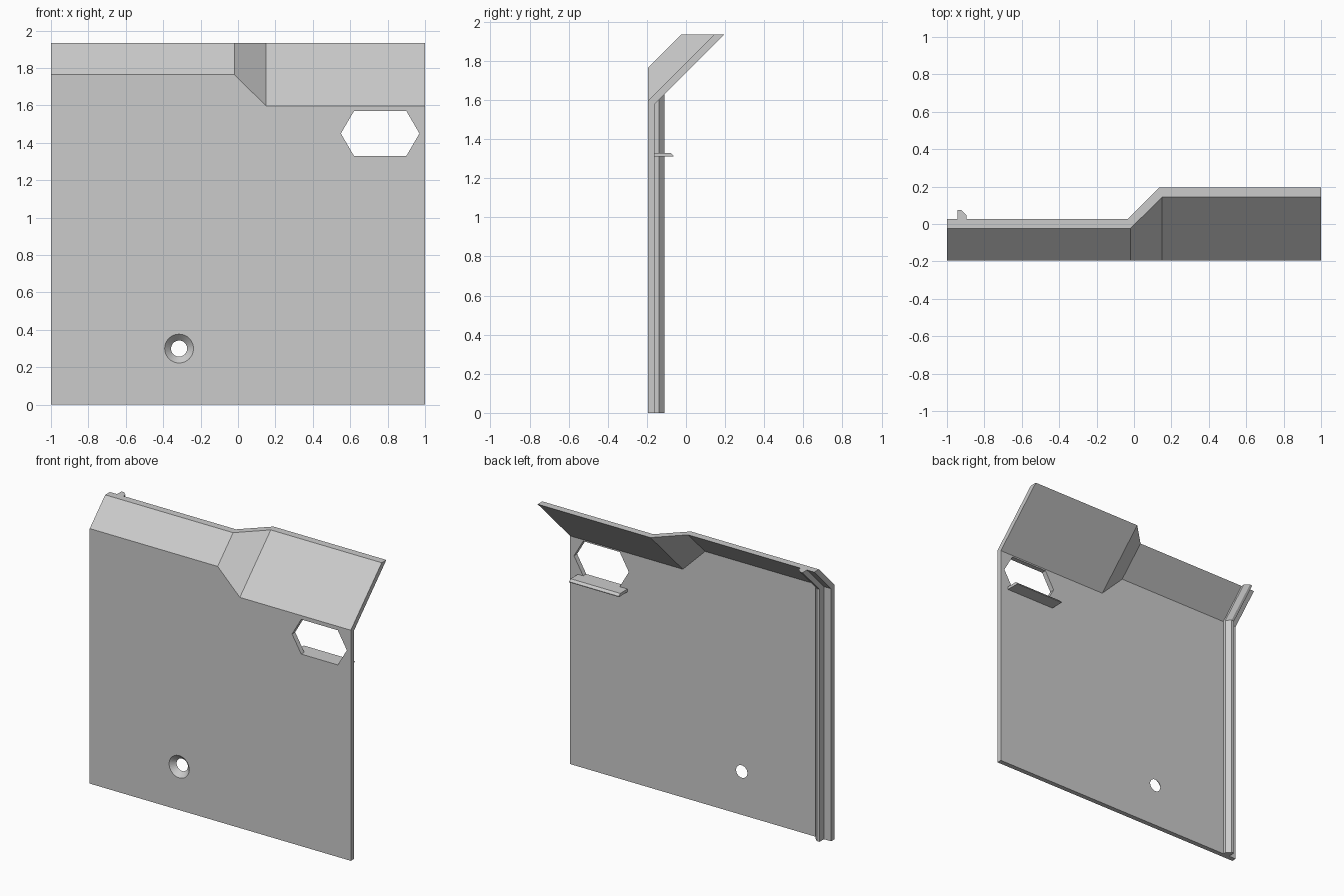
import bpy, bmesh, math
from mathutils import Matrix

if "Cube" in bpy.data.objects:
    bpy.data.objects.remove(bpy.data.objects["Cube"], do_unlink=True)

grey = bpy.data.materials.new("light grey")
grey.use_nodes = True
grey.diffuse_color = (0.6, 0.6, 0.6, 1)
grey.node_tree.nodes["Principled BSDF"].inputs["Base Color"].default_value = (0.6, 0.6, 0.6, 1)

FRONT, BACK = -0.194, -0.16      # faces of the upright sheet
TOP = 1.935                      # top of the flared lip
LOW, HIGH = 1.597, 1.766         # fold heights on the two halves
LIP = 0.051                      # horizontal lip thickness


def finish(bm, name):
    bmesh.ops.recalc_face_normals(bm, faces=bm.faces)
    mesh = bpy.data.meshes.new(name)
    bm.to_mesh(mesh)
    bm.free()
    obj = bpy.data.objects.new(name, mesh)
    bpy.context.collection.objects.link(obj)
    mesh.materials.append(grey)
    return obj


def loft(name, rings):
    """Skin a row of matching closed cross-sections and cap both ends."""
    bm = bmesh.new()
    rows = [[bm.verts.new(p) for p in ring] for ring in rings]
    n = len(rows[0])
    for a, b in zip(rows, rows[1:]):
        for i in range(n):
            j = (i + 1) % n
            bm.faces.new((a[i], a[j], b[j], b[i]))
    bm.faces.new(rows[0])
    bm.faces.new(rows[-1])
    return finish(bm, name)


# Folded sheet: one cross-section at each change of the lip
def section(x, fold, back_shift=0):
    rise = TOP - fold
    drop = BACK - FRONT - LIP
    xb = x + back_shift
    return [(x, FRONT, 0), (x, FRONT, fold), (x, FRONT + rise, TOP),
            (xb, FRONT + rise + LIP, TOP), (xb, BACK, fold + drop), (xb, BACK, 0)]


panel = loft("folded_panel", [section(-1, HIGH), section(-0.02, HIGH, -0.014),
                              section(0.15, LOW, -0.014), section(1, LOW)])


def cut(cutter):
    cutter.hide_render = True
    mod = panel.modifiers.new("cut", 'BOOLEAN')
    mod.operation = 'DIFFERENCE'
    mod.solver = 'EXACT'
    mod.object = cutter
    bpy.context.view_layer.objects.active = panel
    bpy.ops.object.modifier_apply(modifier=mod.name)
    bpy.data.objects.remove(cutter, do_unlink=True)


# Hexagonal window
hexagon = [(0.55, 1.45), (0.62, 1.57), (0.90, 1.57), (0.97, 1.45), (0.90, 1.33), (0.62, 1.33)]
cut(loft("window_cutter", [[(x, y, z) for x, z in hexagon] for y in (-0.3, -0.1)]))

# Countersunk screw hole, tapering through the sheet
bm = bmesh.new()
bmesh.ops.create_cone(bm, cap_ends=True, segments=40, radius1=0.097, radius2=0.023, depth=0.074,
                      matrix=Matrix.Translation((-0.315, FRONT + 0.017, 0.3))
                      @ Matrix.Rotation(-math.pi / 2, 4, 'X'))
cut(finish(bm, "screw_hole_cutter"))

# Rail with one chamfered side, following the fold at the back
profile = [(-0.945, -0.002), (-0.945, 0.049), (-0.925, 0.049), (-0.895, 0.021), (-0.895, -0.002)]
bend = TOP - (FRONT + TOP - HIGH + LIP - BACK)
loft("back_rail", [[(x, BACK + y + shift, z) for x, y in profile]
                   for z, shift in ((0, 0), (bend, 0), (TOP, TOP - bend))])

# Small shelf under the window
shelf = [(BACK - 0.002, 1.31), (BACK - 0.002, 1.33), (-0.08, 1.33), (-0.065, 1.315), (-0.065, 1.31)]
loft("window_shelf", [[(x, y, z) for y, z in shelf] for x in (0.56, 0.94)])
